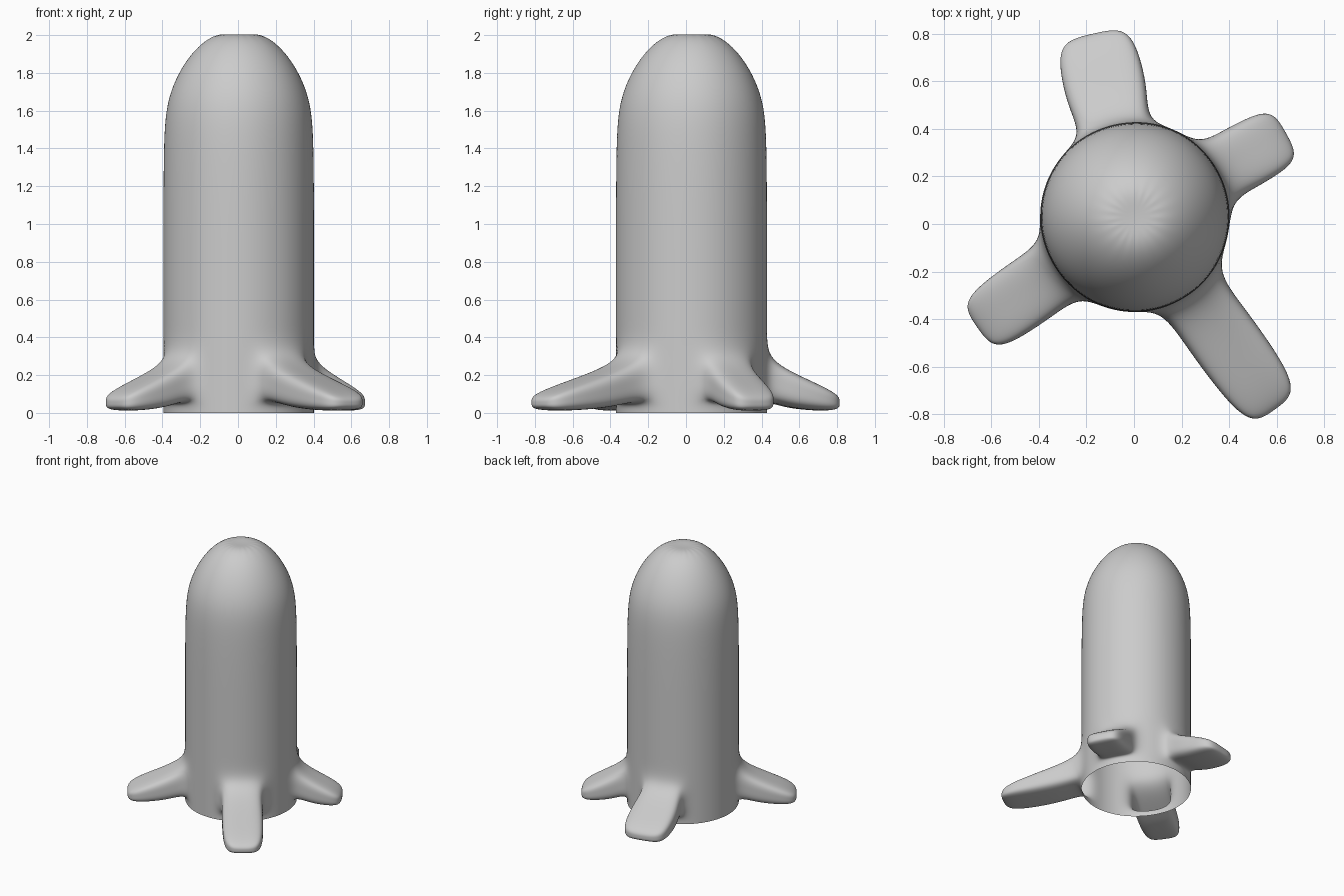
import bpy, bmesh
from math import sin, cos, radians

if "Cube" in bpy.data.objects:
    bpy.data.objects.remove(bpy.data.objects["Cube"])

CX, CY, R = 0.005, 0.03, 0.398
# roots: angle, reach from axis, half width, faces in the gap up to the next root
ROOTS = [(-54, 1.0, 0.145, 2), (29, 0.725, 0.135, 2),
         (103, 0.79, 0.17, 4), (215, 0.81, 0.14, 3)]
HALF = 20

bm = bmesh.new()


def point(angle, r, z, side=0.0):
    a = radians(angle)
    return bm.verts.new((CX + r * cos(a) - side * sin(a),
                         CY + r * sin(a) + side * cos(a), z))


# angles around the trunk: three per root, the rest spread over the gaps
angles, starts = [], []
for i, (a, _, _, n) in enumerate(ROOTS):
    nxt = ROOTS[i + 1][0] if i < 3 else ROOTS[0][0] + 360
    starts.append(len(angles))
    angles += [a - HALF, a, a + HALF]
    gap = nxt - a - 2 * HALF
    angles += [a + HALF + gap * k / n for k in range(1, n)]
N = len(angles)

# trunk profile, open at the bottom and domed on top
RB = R * 1.02
profile = [(RB, 0), (RB, 0.07), (RB, 0.18), (RB, 0.30), (RB, 0.45), (RB, 0.9),
           (RB, 1.42), (0.39, 1.68), (0.27, 1.9), (0.135, 2.01)]
rings = [[point(a, r, z) for a in angles] for r, z in profile]
holes = {(j, s + k) for s in starts for j in (1, 2) for k in (0, 1)}
for j in range(len(rings) - 1):
    for i in range(N):
        if (j, i) not in holes:
            k = (i + 1) % N
            bm.faces.new((rings[j][i], rings[j][k], rings[j + 1][k], rings[j + 1][i]))
pole = bm.verts.new((CX, CY, 2.0))
for i in range(N):
    bm.faces.new((rings[-1][i], rings[-1][(i + 1) % N], pole))

# roots: tapering arms growing out of the openings
LOOP = [(-1, -1), (0, -1), (1, -1), (1, 0), (1, 1), (0, 1), (-1, 1), (-1, 0)]
for s, (a, reach, width, _) in zip(starts, ROOTS):
    prev = [rings[2 + v][s + 1 + u] for u, v in LOOP]
    for f, w, low, high in [(0.3, 1.02, 0.025, 0.22), (0.8, 1.0, 0.008, 0.135),
                            (1.0, 0.72, 0.02, 0.085)]:
        r = R + (reach - R) * f
        mid, half = (low + high) / 2, (high - low) / 2
        cur = [point(a, r, mid + v * half, u * w * width) for u, v in LOOP]
        for i in range(8):
            k = (i + 1) % 8
            bm.faces.new((prev[i], prev[k], cur[k], cur[i]))
        prev = cur
    tip = point(a, reach, mid)
    for i in (0, 2, 4, 6):
        bm.faces.new((prev[i - 1], prev[i], prev[i + 1], tip))

bmesh.ops.recalc_face_normals(bm, faces=bm.faces)
for f in bm.faces:
    f.smooth = True
me = bpy.data.meshes.new("rooted_trunk")
bm.to_mesh(me)
bm.free()
trunk = bpy.data.objects.new("rooted_trunk", me)
bpy.context.collection.objects.link(trunk)
sub = trunk.modifiers.new("smooth", 'SUBSURF')
sub.levels = sub.render_levels = 3
